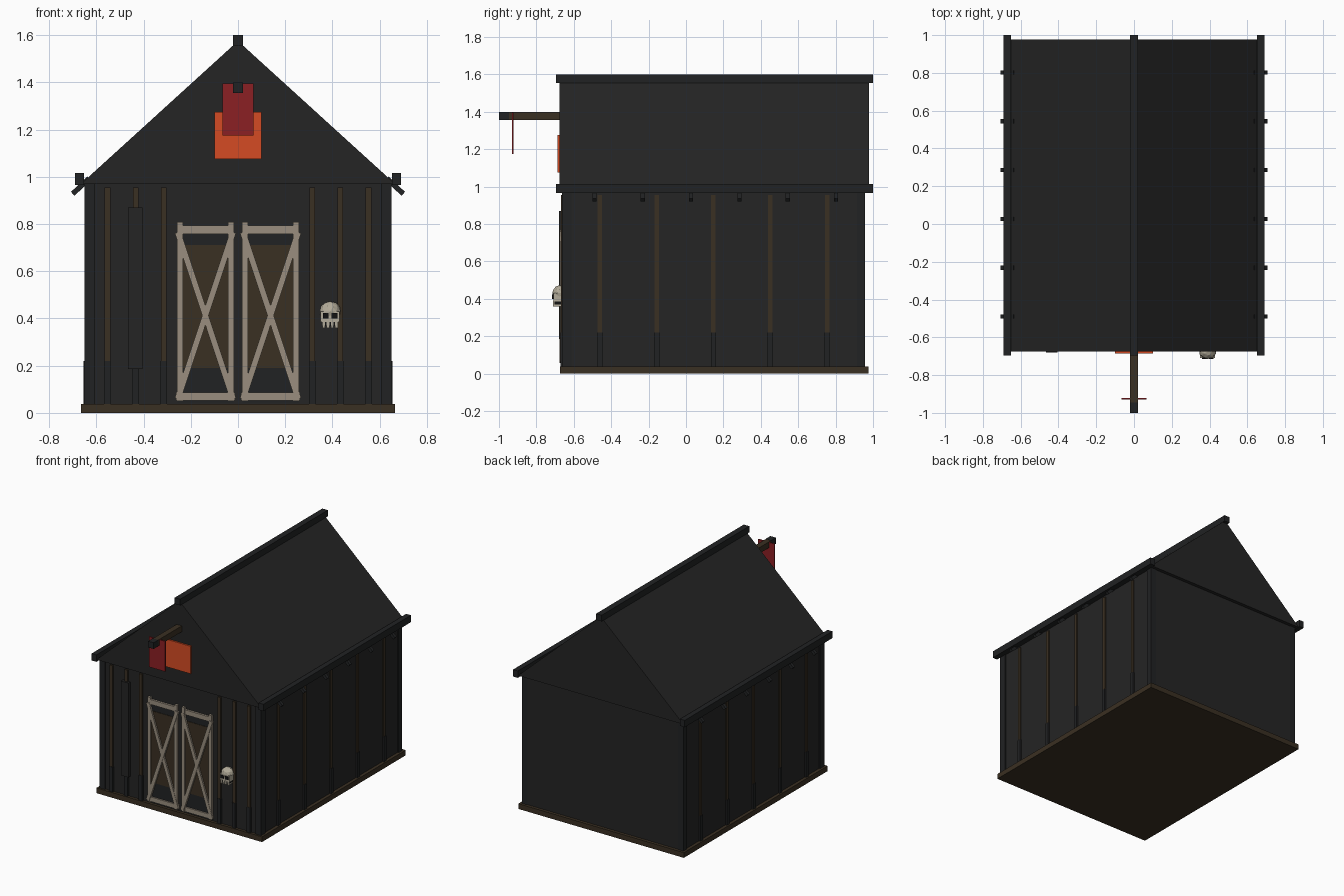
import bpy, bmesh, math
from mathutils import Vector, Matrix

if "Cube" in bpy.data.objects:
    bpy.data.objects.remove(bpy.data.objects["Cube"])


def material(name, rgb):
    m = bpy.data.materials.new(name)
    m.diffuse_color = (*rgb, 1)
    m.use_nodes = True
    m.node_tree.nodes["Principled BSDF"].inputs["Base Color"].default_value = m.diffuse_color
    return m


CHAR = material("charcoal", (0.018, 0.018, 0.018))
DARK = material("dark charcoal", (0.015, 0.016, 0.017))
BROWN = material("dark brown", (0.042, 0.029, 0.016))
BEIGE = material("weathered beige", (0.32, 0.27, 0.21))
ORANGE = material("orange", (0.66, 0.07, 0.017))
RED = material("red", (0.26, 0.014, 0.017))
BONE = material("bone", (0.45, 0.41, 0.32))
BLACK = material("black", (0.006, 0.006, 0.006))


def finish(name, bm, mat):
    bmesh.ops.recalc_face_normals(bm, faces=bm.faces)
    me = bpy.data.meshes.new(name)
    bm.to_mesh(me)
    bm.free()
    me.materials.append(mat)
    ob = bpy.data.objects.new(name, me)
    bpy.context.collection.objects.link(ob)
    return ob


def box(name, x, y, z, mat, tilt=0.0):
    """Box from (min, max) ranges, optionally turned about its own y axis."""
    bm = bmesh.new()
    bmesh.ops.create_cube(bm, size=1)
    size = [r[1] - r[0] for r in (x, y, z)]
    mid = Vector([(r[0] + r[1]) / 2 for r in (x, y, z)])
    bmesh.ops.scale(bm, vec=size, verts=bm.verts)
    bmesh.ops.transform(bm, verts=bm.verts,
                        matrix=Matrix.Translation(mid) @ Matrix.Rotation(tilt, 4, 'Y'))
    return finish(name, bm, mat)


def prism(name, profile, y0, y1, mat):
    """Extrude an xz profile along y."""
    bm = bmesh.new()
    f = bm.faces.new([bm.verts.new((x, y0, z)) for x, z in profile])
    ext = bmesh.ops.extrude_face_region(bm, geom=[f])["geom"]
    bmesh.ops.translate(bm, vec=(0, y1 - y0, 0),
                        verts=[v for v in ext if isinstance(v, bmesh.types.BMVert)])
    return finish(name, bm, mat)


def brace(name, a, b, width, y, mat):
    """Diagonal bar between two xz points."""
    dx, dz = b[0] - a[0], b[1] - a[1]
    cx, cz, half = (a[0] + b[0]) / 2, (a[1] + b[1]) / 2, math.hypot(dx, dz) / 2
    box(name, (cx - width / 2, cx + width / 2), y, (cz - half, cz + half), mat,
        math.atan2(dx, dz))


# Body: floor slab, walls, solid gabled roof
box("floor_slab", (-0.665, 0.665), (-0.675, 0.975), (0, 0.038), BROWN)
box("walls", (-0.642, 0.642), (-0.655, 0.953), (0.03, 0.975), CHAR)
prism("gabled_roof", [(-0.665, 0.97), (0.665, 0.97), (0, 1.575)], -0.675, 0.978, CHAR)
box("ridge_beam", (-0.022, 0.022), (-0.695, 1.0), (1.555, 1.6), DARK)

# Eave beams, rafter tails, corner posts and side battens
for s, side in ((-1, "left"), (1, "right")):
    def span(a, b):
        return tuple(sorted((s * a, s * b)))
    box(side + "_eave_beam", span(0.652, 0.69), (-0.695, 1.0), (0.965, 1.015), DARK)
    for i in range(6):
        y = -0.49 + i * 0.2585
        brace(side + "_rafter_tail", (s * 0.63, 0.993), (s * 0.7, 0.928), 0.022,
              (y - 0.011, y + 0.011), DARK)
    box(side + "_front_post", span(0.605, 0.65), (-0.663, -0.612), (0.038, 0.972), DARK)
    box(side + "_back_post", span(0.605, 0.65), (0.915, 0.957), (0.038, 0.972), DARK)
    for i in range(5):
        y = -0.46 + i * 0.3035
        box(side + "_batten", span(0.64, 0.65), (y - 0.012, y + 0.012), (0.2, 0.955), BROWN)
        box(side + "_batten_foot", span(0.64, 0.654), (y - 0.014, y + 0.014), (0.038, 0.22), DARK)
    # Front battens
    for x in (0.315, 0.433, 0.553):
        box("front_batten", span(x - 0.012, x + 0.012), (-0.667, -0.65), (0.2, 0.955), BROWN)
        box("front_batten_foot", span(x - 0.014, x + 0.014), (-0.67, -0.65), (0.038, 0.22), DARK)

    # Door leaf with frame and cross brace
    c = s * 0.138
    box("door_leaf", (c - 0.118, c + 0.118), (-0.659, -0.65), (0.045, 0.77), DARK)
    box("door_panel", (c - 0.1, c + 0.1), (-0.662, -0.65), (0.19, 0.71), BROWN)
    for d in (-1, 1):
        p = c + d * 0.108
        box("door_stile", (p - 0.012, p + 0.012), (-0.672, -0.65), (0.05, 0.808), BEIGE)
        brace("door_brace", (c - d * 0.117, 0.06), (c + d * 0.117, 0.765), 0.026,
              (-0.675 - 0.001 * d, -0.66), BEIGE)
    box("door_top_rail", (c - 0.115, c + 0.115), (-0.67, -0.65), (0.758, 0.793), BEIGE)
    box("door_bottom_rail", (c - 0.125, c + 0.125), (-0.67, -0.65), (0.053, 0.086), BEIGE)

# Long plank hung on the front wall
box("hanging_plank", (-0.465, -0.405), (-0.68, -0.65), (0.185, 0.87), CHAR)

# Gable hatch, hoist beam and banner
box("gable_hatch", (-0.1, 0.1), (-0.686, -0.67), (1.075, 1.275), ORANGE)
box("hoist_beam", (-0.021, 0.021), (-0.995, -0.66), (1.356, 1.399), BROWN)
box("hoist_beam_cap", (-0.022, 0.022), (-1.0, -0.945), (1.355, 1.4), DARK)
box("hanging_banner", (-0.066, 0.066), (-0.93, -0.922), (1.175, 1.395), RED)

# Skull ornament: faceted cranium, cheeks, teeth, eye sockets
bm = bmesh.new()
bmesh.ops.create_icosphere(bm, subdivisions=2, radius=1)
bmesh.ops.transform(bm, verts=bm.verts, matrix=Matrix.Translation((0.39, -0.675, 0.43))
                    @ Matrix.Diagonal((0.046, 0.04, 0.043, 1)))
finish("skull_cranium", bm, BONE)
box("skull_face", (0.35, 0.43), (-0.709, -0.66), (0.385, 0.43), BONE)
box("skull_jaw", (0.356, 0.424), (-0.704, -0.66), (0.37, 0.39), BLACK)
for i in range(4):
    x = 0.363 + i * 0.018
    box("skull_tooth", (x - 0.006, x + 0.006), (-0.71, -0.66), (0.36, 0.39), BONE)
for x in (0.371, 0.409):
    box("skull_eye", (x - 0.012, x + 0.012), (-0.716, -0.67), (0.4, 0.422), BLACK)
